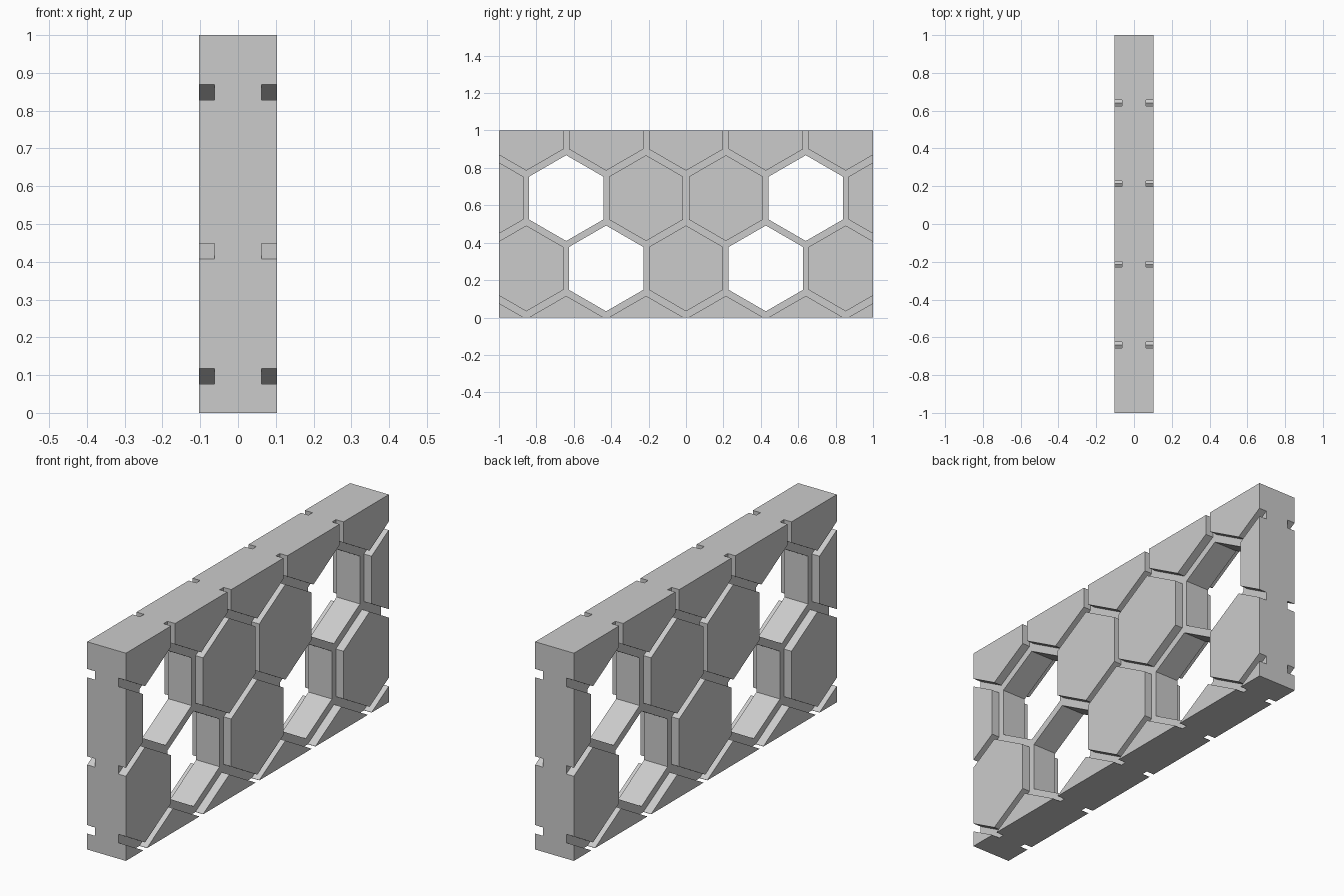
import bpy, bmesh, math
from mathutils import Vector

if "Cube" in bpy.data.objects:
    bpy.data.objects.remove(bpy.data.objects["Cube"])

COL, ROW, Z0 = 0.427, 0.376, -0.1135     # hexagon spacing and height of first row
R = 0.2293                               # hexagon radius
CORE, FACE = 0.0625, 0.103               # half thickness in grooves / on tiles
OPEN = {(1, -0.427), (1, 0.427), (2, -0.6405), (2, 0.6405)}

bm = bmesh.new()


def face(pts):
    bm.faces.new([bm.verts.new(p) for p in pts])


def at(x, p):
    return (x, p.x, p.y)


# neighbour offsets, and the cell corners shared by three neighbouring cells
near = [Vector(v) for v in ((COL, 0), (COL / 2, ROW), (-COL / 2, ROW),
                            (-COL, 0), (-COL / 2, -ROW), (COL / 2, -ROW))]
corner = [(near[k] + near[(k + 1) % 6]) / 3 for k in range(6)]
hexa = [Vector((math.cos(a), math.sin(a))) * R
        for a in (math.radians(30 + 60 * k) for k in range(6))]

rim = {}
for row in range(4):
    cols = [c + 0.5 for c in range(-3, 3)] if row % 2 == 0 else range(-2, 3)
    for c in cols:
        mid = Vector((c * COL, Z0 + row * ROW))
        is_open = any(row == r and abs(mid.x - y) < 0.01 for r, y in OPEN)
        inner = [mid + p for p in hexa]
        outer = [mid + p for p in corner]
        for k in range(6):
            a, b, d, e = inner[k], inner[k - 1], outer[k - 1], outer[k]
            # groove floors and walls
            for s in (-1, 1):
                face([at(s * CORE, p) for p in (a, b, d, e)])
                if not is_open:
                    face([at(s * CORE, a), at(s * CORE, b), at(s * FACE, b), at(s * FACE, a)])
            if is_open:
                face([at(-CORE, a), at(-CORE, b), at(CORE, b), at(CORE, a)])
            key = tuple(round(v * 200) for v in (d + e))
            rim.setdefault(key, []).append((d, e))
        # raised tile faces
        if not is_open:
            for s in (-1, 1):
                face([at(s * FACE, p) for p in inner])

# close the outer rim so that the trimmed sheet is solid
for edges in rim.values():
    if len(edges) == 1:
        d, e = edges[0]
        face([at(-CORE, d), at(-CORE, e), at(CORE, e), at(CORE, d)])
bmesh.ops.remove_doubles(bm, verts=bm.verts, dist=0.0003)

# trim to the rectangular panel and cap each cut
for co, no in (((0, -1, 0), (0, -1, 0)), ((0, 1, 0), (0, 1, 0)),
               ((0, 0, 0), (0, 0, -1)), ((0, 0, 1), (0, 0, 1))):
    bmesh.ops.bisect_plane(bm, geom=bm.verts[:] + bm.edges[:] + bm.faces[:], dist=1e-6,
                           plane_co=co, plane_no=no, clear_outer=True)
    bmesh.ops.edgenet_fill(bm, edges=[e for e in bm.edges if e.is_boundary])
bmesh.ops.recalc_face_normals(bm, faces=bm.faces)

mesh = bpy.data.meshes.new("honeycomb_panel")
bm.to_mesh(mesh)
bm.free()
bpy.context.collection.objects.link(bpy.data.objects.new("honeycomb_panel", mesh))
